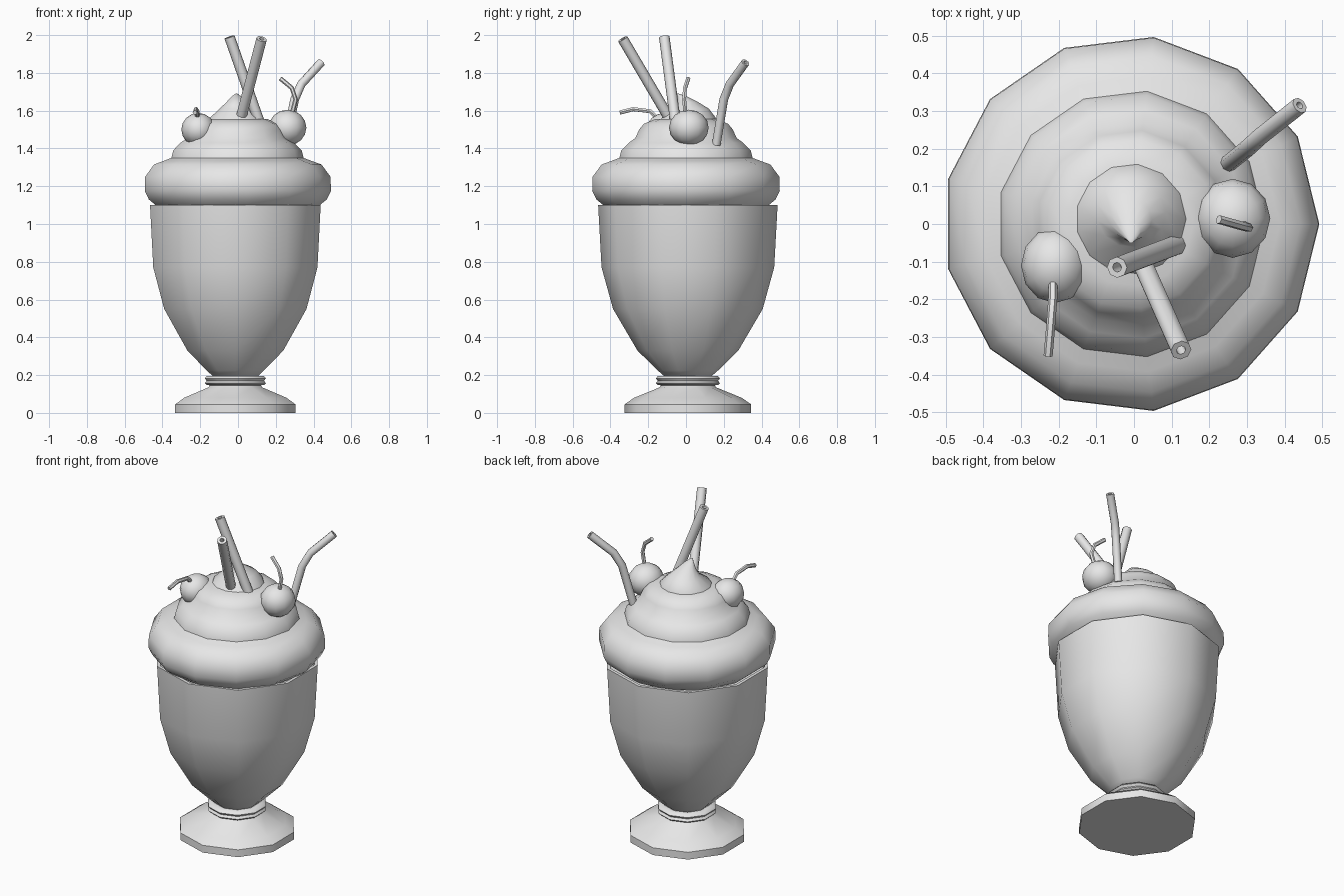
import bpy, bmesh, math
from mathutils import Vector

if "Cube" in bpy.data.objects:
    bpy.data.objects.remove(bpy.data.objects["Cube"], do_unlink=True)

grey = bpy.data.materials.new("plain_grey")
grey.use_nodes = True
grey.diffuse_color = (0.8, 0.8, 0.8, 1)
grey.node_tree.nodes["Principled BSDF"].inputs["Base Color"].default_value = (0.8, 0.8, 0.8, 1)

UP = Vector((0, 0, 1))


def finish(name, bm, angle):
    bmesh.ops.recalc_face_normals(bm, faces=bm.faces[:])
    mesh = bpy.data.meshes.new(name)
    bm.to_mesh(mesh)
    bm.free()
    mesh.materials.append(grey)
    obj = bpy.data.objects.new(name, mesh)
    bpy.context.collection.objects.link(obj)
    bpy.ops.object.select_all(action='DESELECT')
    obj.select_set(True)
    bpy.context.view_layer.objects.active = obj
    bpy.ops.object.shade_smooth_by_angle(angle=math.radians(angle))
    return obj


def loft(name, rings, sides, phase=0, angle=50):
    """Skin a stack of (centre, direction, radius) rings and cap both ends."""
    bm = bmesh.new()
    loops = []
    for centre, direction, radius in rings:
        turn = UP.rotation_difference(Vector(direction))
        loop = []
        for i in range(sides):
            a = phase + math.tau * i / sides
            spoke = Vector((math.cos(a), math.sin(a), 0)) * radius
            loop.append(bm.verts.new(Vector(centre) + turn @ spoke))
        loops.append(loop)
    for low, high in zip(loops, loops[1:]):
        for i in range(sides):
            j = (i + 1) % sides
            bm.faces.new((low[i], low[j], high[j], high[i]))
    bm.faces.new(loops[0])
    bm.faces.new(loops[-1])
    return finish(name, bm, angle)


def lathe(name, profile, x, y, sides, phase=0):
    """Turn a profile of (radius, height) or (radius, height, y shift)."""
    rings = [((x, y + sum(p[2:]), p[1]), UP, p[0]) for p in profile]
    return loft(name, rings, sides, phase)


def tube(name, path, radius, sides, hollow=False):
    """Sweep a round section along a path, optionally bored at the far end."""
    pts = [Vector(p) for p in path]
    rings = []
    for i, p in enumerate(pts):
        along = pts[min(i + 1, len(pts) - 1)] - pts[max(i - 1, 0)]
        rings.append((p, along.normalized(), radius))
    if hollow:
        end, along, _ = rings[-1]
        rings.append((end, along, radius * 0.45))
        rings.append((end - along * 0.06, along, radius * 0.45))
    return loft(name, rings, sides)


def cherry(name, centre, size):
    bm = bmesh.new()
    bmesh.ops.create_uvsphere(bm, u_segments=12, v_segments=8, radius=1)
    bmesh.ops.scale(bm, vec=size, verts=bm.verts[:])
    bmesh.ops.translate(bm, vec=centre, verts=bm.verts[:])
    return finish(name, bm, 60)


# Ten-sided glass: foot, neck ring and bowl
GX, GY, QUARTER = -0.014, 0.01, math.pi / 2
lathe("glass_foot", [(0.335, 0), (0.335, 0.045), (0.285, 0.08), (0.15, 0.135),
                     (0.13, 0.16)], GX, GY, 10, QUARTER)
lathe("neck_ring", [(0.12, 0.145), (0.16, 0.147), (0.17, 0.157), (0.16, 0.17),
                    (0.17, 0.183), (0.16, 0.194), (0.12, 0.197)], GX, GY, 10, QUARTER)
lathe("glass_bowl", [(0.12, 0.19), (0.16, 0.225), (0.267, 0.33), (0.396, 0.55),
                     (0.457, 0.77), (0.475, 1.1), (0.455, 1.1), (0.45, 1.04)],
      GX, GY, 10, QUARTER)

# Whipped cream in three tiers with a tip that leans forward
lathe("whipped_cream", [(0.40, 1.07), (0.435, 1.095), (0.478, 1.13), (0.5, 1.175),
                        (0.498, 1.25), (0.45, 1.315), (0.395, 1.335), (0.355, 1.35),
                        (0.345, 1.39), (0.305, 1.43), (0.27, 1.455), (0.25, 1.5),
                        (0.225, 1.53), (0.165, 1.555)],
      -0.008, 0, 13)
lathe("cream_tip", [(0.155, 1.535), (0.142, 1.565, 0.005), (0.092, 1.61, 0.02),
                    (0.055, 1.645, 0), (0.026, 1.675, -0.03), (0.006, 1.69, -0.055)],
      -0.008, 0.01, 13)

# Cherries and their stems
cherry("left_cherry", (0.262, 0.015, 1.51), (0.1, 0.105, 0.095))
cherry("right_cherry", (-0.21, -0.11, 1.5), (0.09, 0.1, 0.088))
tube("left_cherry_stem", [(0.28, 0, 1.56), (0.305, -0.01, 1.66), (0.285, -0.005, 1.72),
                          (0.225, 0.012, 1.77)], 0.012, 6)
tube("right_cherry_stem", [(-0.215, -0.13, 1.54), (-0.215, -0.19, 1.597),
                           (-0.222, -0.28, 1.608), (-0.228, -0.35, 1.59)], 0.012, 6)

# Two straight straws and a bent one
tube("crossed_straw_a", [(0.12, -0.053, 1.52), (-0.045, -0.115, 1.99)], 0.028, 8, True)
tube("crossed_straw_b", [(0.005, -0.065, 1.52), (0.125, -0.335, 1.98)], 0.028, 8, True)
tube("bent_straw", [(0.25, 0.16, 1.42), (0.3, 0.2, 1.66), (0.335, 0.232, 1.74),
                    (0.44, 0.315, 1.855)], 0.023, 8, True)
